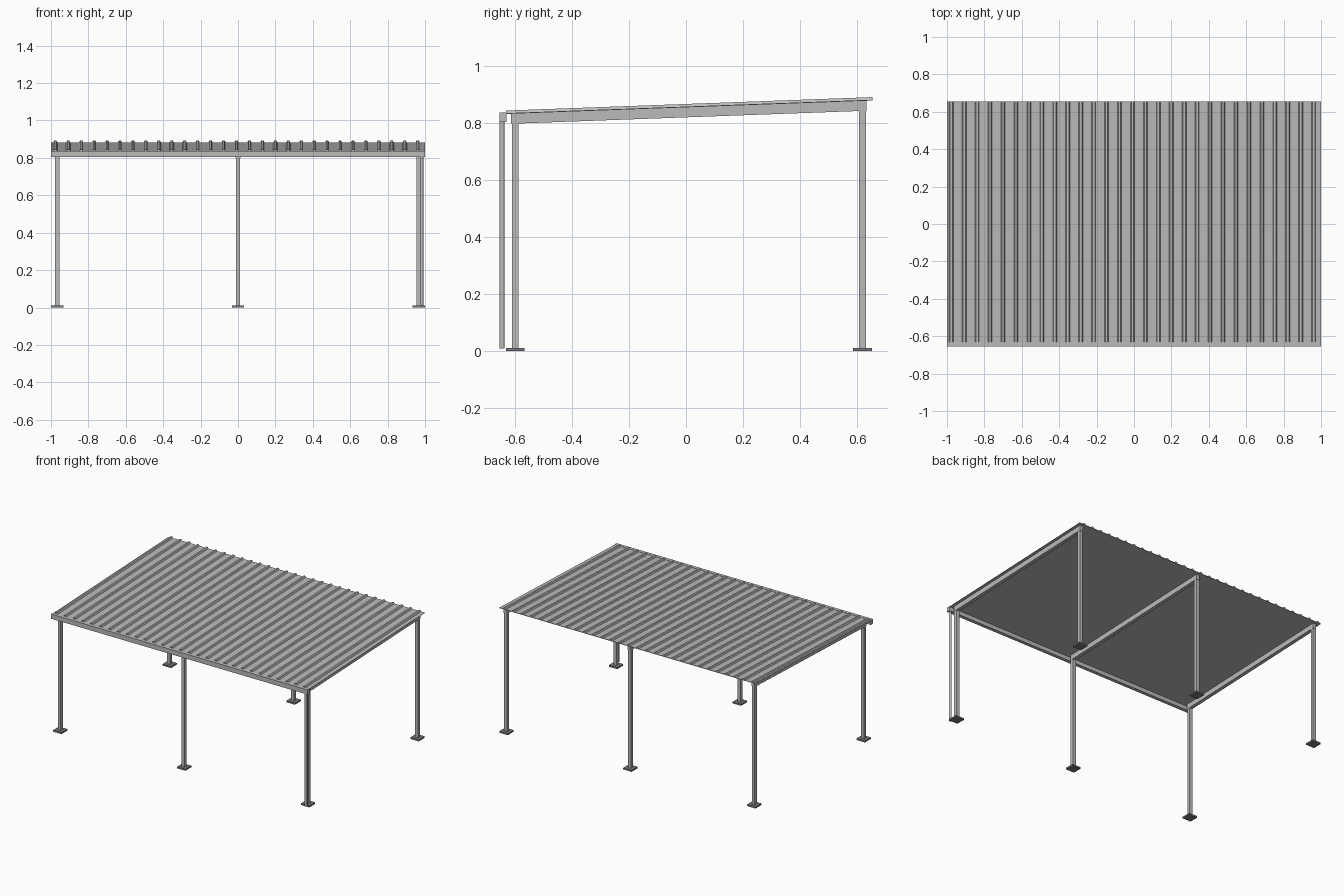
import bpy
import bmesh

cube = bpy.data.objects.get("Cube")
if cube:
    bpy.data.objects.remove(cube, do_unlink=True)


def material(name, value):
    mat = bpy.data.materials.new(name)
    mat.use_nodes = True
    color = (value, value, value, 1)
    mat.diffuse_color = color
    mat.node_tree.nodes["Principled BSDF"].inputs["Base Color"].default_value = color
    return mat


steel = material("galvanised grey", 0.5)
dark = material("dark grey", 0.2)

FRONT, BACK = -0.632, 0.655
POST_X = {"left": 0.967, "middle": 0.0, "right": -0.967}
POST_Y = {"front": -0.6, "back": 0.62}
POST = 0.0115


def roof_z(y):
    """Height of the sloping underside of the roof."""
    return 0.833 + (y - FRONT) * 0.0366


def extrude(name, start, end, mat):
    """Closed solid between two matching outlines."""
    bm = bmesh.new()
    a = [bm.verts.new(p) for p in start]
    b = [bm.verts.new(p) for p in end]
    bm.faces.new(a)
    bm.faces.new(b[::-1])
    for i in range(len(a)):
        j = (i + 1) % len(a)
        bm.faces.new((a[j], a[i], b[i], b[j]))
    bmesh.ops.recalc_face_normals(bm, faces=bm.faces)
    mesh = bpy.data.meshes.new(name)
    bm.to_mesh(mesh)
    bm.free()
    mesh.materials.append(mat)
    obj = bpy.data.objects.new(name, mesh)
    bpy.context.collection.objects.link(obj)
    return obj


def side_profile(name, x, half, outline, mat):
    """Outline in y and z, given a width along x."""
    return extrude(name, [(x - half, y, z) for y, z in outline],
                   [(x + half, y, z) for y, z in outline], mat)


def block(name, x, y, half_x, half_y, z0, z1, mat):
    outline = [(y - half_y, z0), (y + half_y, z0), (y + half_y, z1), (y - half_y, z1)]
    return side_profile(name, x, half_x, outline, mat)


# Ribbed roof sheet with a flat underside
profile = [(1, 0), (-1, 0), (-1, 0.003)]
for i in range(29):
    x = -0.977 + i * 0.0692
    profile += [(x - 0.011, 0.003), (x - 0.006, 0.012), (x + 0.006, 0.012), (x + 0.011, 0.003)]
profile.append((1, 0.003))
extrude("roof_sheet", [(x, FRONT, roof_z(FRONT) + z) for x, z in profile],
        [(x, BACK, roof_z(BACK) + z) for x, z in profile], steel)

# Posts, base plates and sloping rafters
for side, x in POST_X.items():
    for end, y in POST_Y.items():
        top = [(y + POST, roof_z(y + POST)), (y - POST, roof_z(y - POST))]
        side_profile(f"{end}_{side}_post", x, POST,
                     [(y - POST, 0.01), (y + POST, 0.01)] + top, steel)
        block(f"{end}_{side}_base_plate", x, y, 0.033, 0.033, 0, 0.011, dark)
    y0, y1 = POST_Y["front"] - 0.014, POST_Y["back"] + 0.014
    side_profile(f"{side}_rafter", x, POST + 0.001,
                 [(y0, roof_z(y0) - 0.035), (y1, roof_z(y1) - 0.035),
                  (y1, roof_z(y1)), (y0, roof_z(y0))], steel)

# Gutter along the low edge
block("gutter", 0, -0.643, 1.0, 0.012, 0.805, 0.838, steel)

# Downspout under the left end of the gutter
bpy.ops.mesh.primitive_cylinder_add(vertices=12, radius=0.009, depth=0.797,
                                    location=(0.982, -0.646, 0.4085))
spout = bpy.context.object
spout.name = "downspout"
spout.data.materials.append(steel)
bpy.ops.object.shade_smooth_by_angle()
